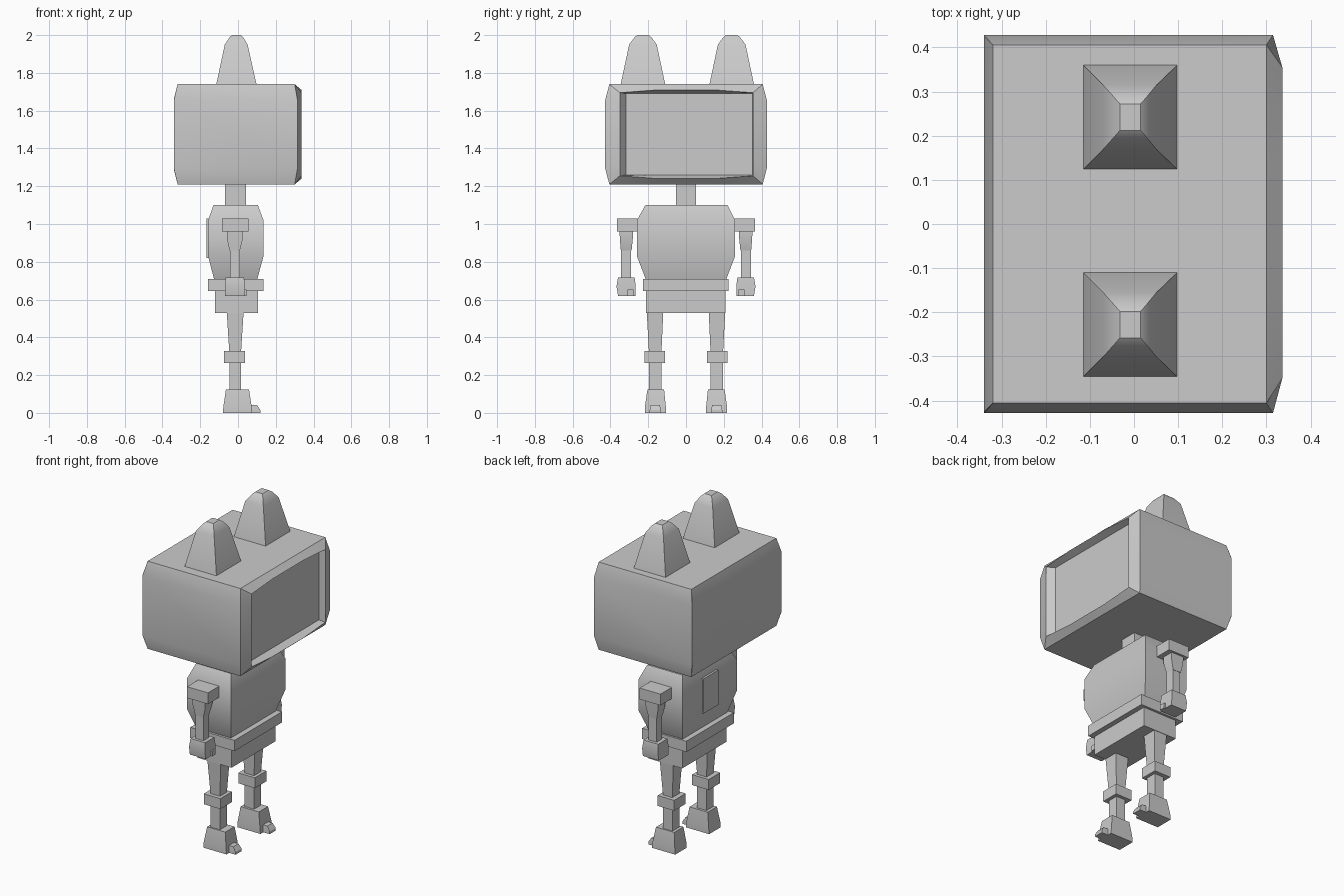
import bpy
import math

if "Cube" in bpy.data.objects:
    bpy.data.objects.remove(bpy.data.objects["Cube"])


def make(name, verts, faces, mirror=False):
    me = bpy.data.meshes.new(name)
    me.from_pydata(verts, [], faces)
    ob = bpy.data.objects.new(name, me)
    bpy.context.collection.objects.link(ob)
    bpy.ops.object.select_all(action='DESELECT')
    ob.select_set(True)
    bpy.context.view_layer.objects.active = ob
    bpy.ops.object.mode_set(mode='EDIT')
    bpy.ops.mesh.select_all(action='SELECT')
    bpy.ops.mesh.normals_make_consistent(inside=False)
    bpy.ops.object.mode_set(mode='OBJECT')
    bpy.ops.object.shade_smooth_by_angle(angle=math.radians(30))
    if mirror:
        m = ob.modifiers.new("mirror", 'MIRROR')
        m.use_axis = (False, True, False)
    return ob


def bridge(rings):
    """Close a stack of equal-length point rings into a solid."""
    n = len(rings[0])
    verts = [p for r in rings for p in r]
    faces = [tuple(range(n)), tuple(range(len(verts) - n, len(verts)))]
    for k in range(len(rings) - 1):
        for i in range(n):
            j = (i + 1) % n
            faces.append((k * n + i, k * n + j, k * n + n + j, k * n + n + i))
    return verts, faces


def loft(name, levels, mirror=False):
    """Stack of rectangles: (z, x0, x1, y0, y1)."""
    rings = [[(a, c, z), (b, c, z), (b, d, z), (a, d, z)] for z, a, b, c, d in levels]
    return make(name, *bridge(rings), mirror)


def box(name, x0, x1, y0, y1, z0, z1, mirror=False):
    return loft(name, [(z0, x0, x1, y0, y1), (z1, x0, x1, y0, y1)], mirror)


# Head shell with recessed screen, sections running back to front
def head_ring(x_mid, x_edge, y_lo, y_hi, inset, z_mid, z_edge, z_centre):
    c = 1.475
    right = [(x_mid, y_hi, c - z_mid), (x_mid, y_hi, c + z_mid),
             (x_edge, y_hi - inset, c + z_edge), (x_edge, 0.15, c + z_centre)]
    left = [(x_edge, -0.15, c + z_centre), (x_edge, y_lo + inset, c + z_edge),
            (x_mid, y_lo, c + z_mid), (x_mid, y_lo, c - z_mid)]
    low = [(x_edge, y_lo + inset, c - z_edge), (x_edge, -0.15, c - z_centre),
           (x_edge, 0.15, c - z_centre), (x_edge, y_hi - inset, c - z_edge)]
    return right + left + low


head = [head_ring(-0.34, -0.34, -0.428, 0.428, 0.003, 0.18, 0.185, 0.185),
        head_ring(-0.339, -0.32, -0.428, 0.428, 0.022, 0.18, 0.265, 0.265),
        head_ring(0.315, 0.30, -0.428, 0.428, 0.022, 0.18, 0.265, 0.265),
        head_ring(0.336, 0.336, -0.35, 0.355, 0, 0.17, 0.22, 0.235),
        head_ring(0.295, 0.295, -0.318, 0.352, 0, 0.17, 0.215, 0.215)]
make("head", *bridge(head))

# Ears
for side, y in (("left", -0.228), ("right", 0.242)):
    loft(side + "_ear", [(1.73, -0.117, 0.1, y - 0.12, y + 0.12),
                         (1.95, -0.07, 0.051, y - 0.073, y + 0.073),
                         (1.988, -0.045, 0.028, y - 0.045, y + 0.045),
                         (2.0, -0.032, 0.015, y - 0.03, y + 0.03)])

# Neck, torso, back panel, belt, pelvis
box("neck", -0.068, 0.042, -0.053, 0.053, 1.09, 1.22)
loft("torso", [(0.70, -0.125, 0.10, -0.21, 0.21),
               (0.83, -0.158, 0.135, -0.26, 0.26),
               (1.02, -0.158, 0.135, -0.26, 0.26),
               (1.10, -0.13, 0.105, -0.215, 0.22)])
box("back_panel", -0.167, -0.15, -0.07, 0.07, 0.82, 1.03)
box("belt", -0.16, 0.136, -0.228, 0.225, 0.645, 0.71)
box("pelvis", -0.122, 0.105, -0.212, 0.21, 0.53, 0.65)

# Arms
box("shoulder", -0.085, 0.055, 0.258, 0.365, 0.96, 1.028, True)
loft("upper_arm", [(0.86, -0.045, 0.01, 0.288, 0.345),
                   (0.92, -0.058, 0.025, 0.282, 0.35),
                   (0.965, -0.058, 0.025, 0.279, 0.352)], True)
box("forearm", -0.043, 0.01, 0.29, 0.343, 0.71, 0.87, True)
loft("hand", [(0.62, -0.07, 0.036, 0.268, 0.36),
              (0.67, -0.07, 0.036, 0.266, 0.368),
              (0.718, -0.066, 0.032, 0.272, 0.36)], True)
box("thumb", 0.02, 0.045, 0.277, 0.31, 0.62, 0.652, True)

# Legs
loft("thigh", [(0.32, -0.046, 0.016, 0.13, 0.196),
               (0.54, -0.06, 0.03, 0.12, 0.208)], True)
box("knee", -0.075, 0.036, 0.11, 0.22, 0.265, 0.328, True)
box("shin", -0.046, 0.016, 0.13, 0.196, 0.12, 0.27, True)
loft("foot", [(0, -0.08, 0.075, 0.107, 0.217),
              (0.035, -0.077, 0.072, 0.107, 0.217),
              (0.125, -0.064, 0.058, 0.116, 0.204)], True)
loft("toe", [(0, 0.06, 0.118, 0.134, 0.192),
             (0.015, 0.06, 0.118, 0.134, 0.192),
             (0.042, 0.06, 0.1, 0.138, 0.188)], True)
